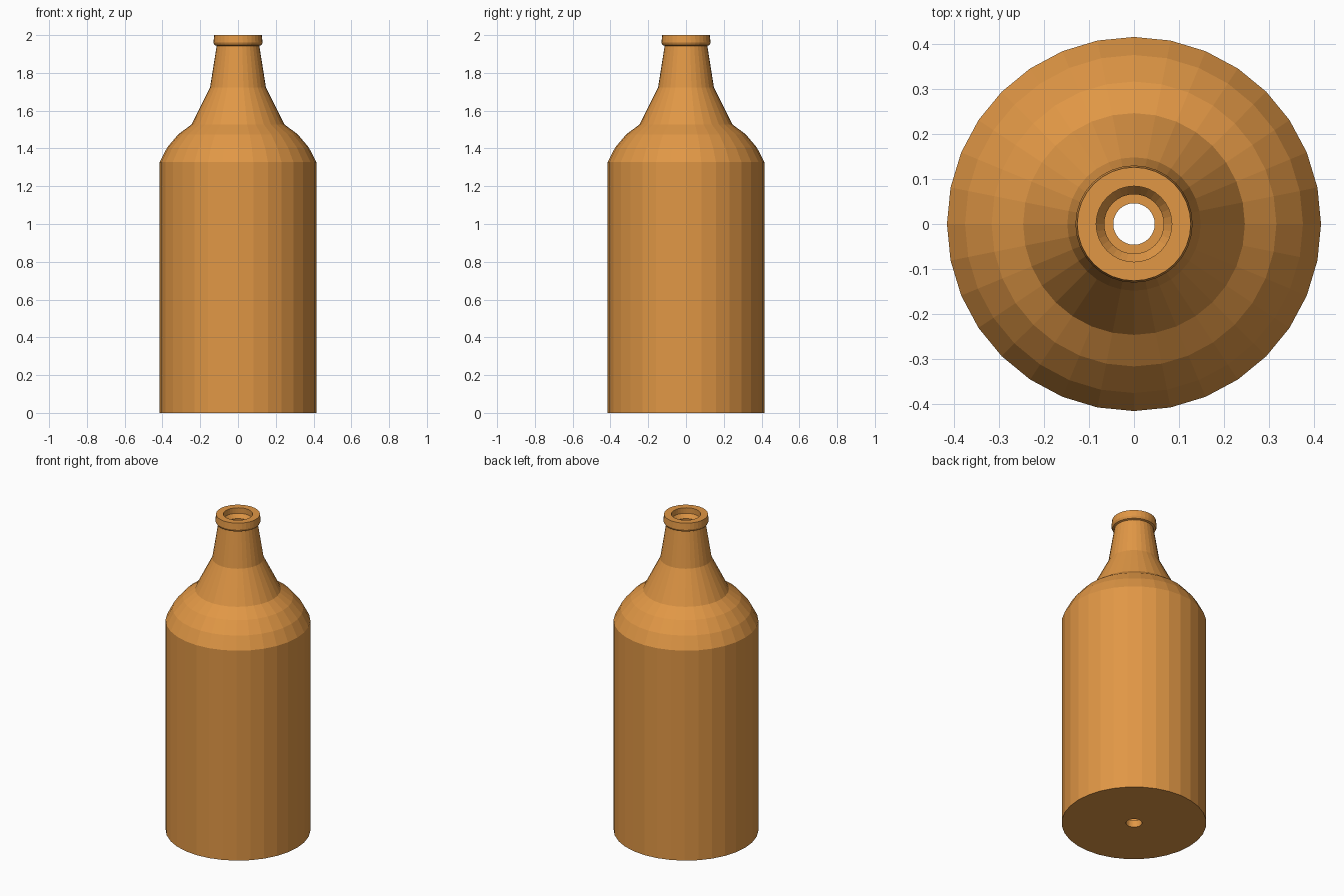
import bpy, bmesh, math

if "Cube" in bpy.data.objects:
    bpy.data.objects.remove(bpy.data.objects["Cube"])

SIDES = 32

# Closed wall profile (radius, height): outside going up, then inside going down
profile = [
    (0.046, 0.0), (0.415, 0.0), (0.415, 1.328),                   # base and body
    (0.375, 1.405), (0.316, 1.475), (0.246, 1.527),               # rounded shoulder
    (0.148, 1.722), (0.113, 1.943),                               # neck
    (0.124, 1.947), (0.130, 1.96), (0.126, 2.0), (0.084, 2.0),    # lip ring
    (0.084, 1.965), (0.066, 1.94), (0.106, 1.712),                # inner neck
    (0.214, 1.497), (0.288, 1.442), (0.342, 1.38), (0.373, 1.317),  # inner shoulder
    (0.373, 0.042), (0.046, 0.042),                               # inner body and floor
]

# Lathe the profile around z
bm = bmesh.new()
rings = []
for r, z in profile:
    rings.append([bm.verts.new((r * math.cos(a), r * math.sin(a), z))
                  for a in (2 * math.pi * i / SIDES for i in range(SIDES))])
for k, lower in enumerate(rings):
    upper = rings[(k + 1) % len(rings)]
    for i in range(SIDES):
        j = (i + 1) % SIDES
        bm.faces.new((lower[i], lower[j], upper[j], upper[i]))
bmesh.ops.recalc_face_normals(bm, faces=bm.faces)

mesh = bpy.data.meshes.new("bottle")
bm.to_mesh(mesh)
bm.free()
bottle = bpy.data.objects.new("bottle", mesh)
bpy.context.collection.objects.link(bottle)

# Amber material
amber = bpy.data.materials.new("amber")
amber.diffuse_color = (0.75, 0.31, 0.06, 1.0)
amber.use_nodes = True
amber.node_tree.nodes["Principled BSDF"].inputs["Base Color"].default_value = amber.diffuse_color
mesh.materials.append(amber)
